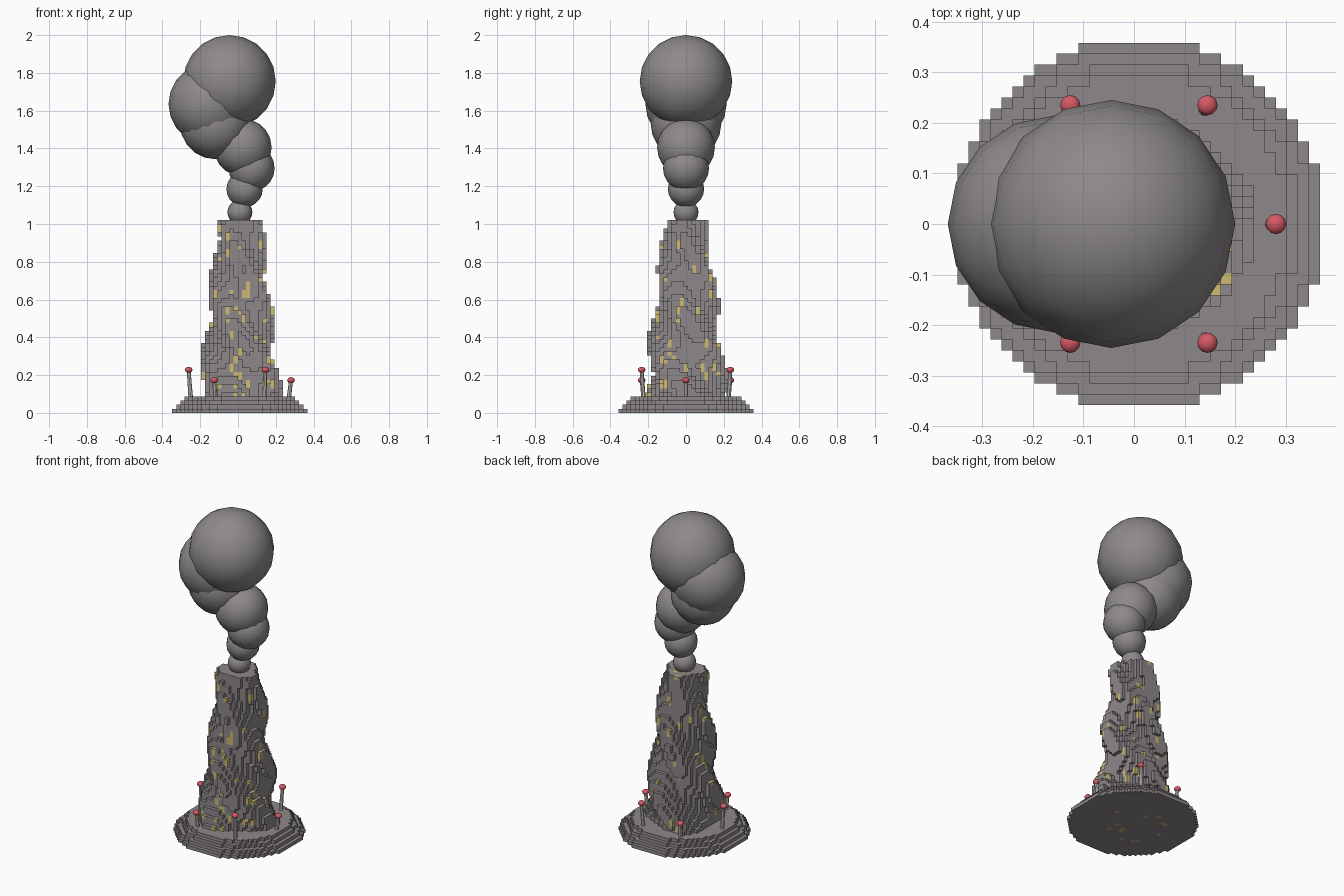
import bpy, bmesh, math, random
from mathutils import Vector

if "Cube" in bpy.data.objects:
    bpy.data.objects.remove(bpy.data.objects["Cube"], do_unlink=True)

random.seed(7)
U = 0.0217            # block size
CX = 0.0096           # tower axis
BASE_LAYERS, LAYERS = 4, 47


def material(name, rgb):
    m = bpy.data.materials.new(name)
    m.use_nodes = True
    m.diffuse_color = (*rgb, 1)
    m.node_tree.nodes["Principled BSDF"].inputs["Base Color"].default_value = (*rgb, 1)
    return m


stone = material("stone grey", (0.27, 0.243, 0.255))
window = material("window yellow", (0.60, 0.49, 0.17))
smoke = material("smoke grey", (0.27, 0.252, 0.26))
post = material("post ivory", (0.62, 0.60, 0.54))
lamp = material("lamp red", (0.66, 0.10, 0.13))


def finish(name, bm, mats, smooth=False):
    mesh = bpy.data.meshes.new(name)
    bm.to_mesh(mesh)
    bm.free()
    for m in mats:
        mesh.materials.append(m)
    for p in mesh.polygons:
        p.use_smooth = smooth
    ob = bpy.data.objects.new(name, mesh)
    bpy.context.collection.objects.link(ob)
    return ob


def voxel_object(name, cells, solid, lit):
    """Blocky mesh of the exposed faces of the cells."""
    bm = bmesh.new()
    verts = {}

    def vert(p):
        if p not in verts:
            x, y, z = p
            verts[p] = bm.verts.new((CX + (x - 0.5) * U, (y - 0.5) * U, z * U))
        return verts[p]

    for c in sorted(cells):
        for axis in range(3):
            for side in (0, 1):
                n = list(c)
                n[axis] += 2 * side - 1
                if tuple(n) in solid:
                    continue
                a, b = (axis + 1) % 3, (axis + 2) % 3
                ring = []
                for da, db in ((0, 0), (1, 0), (1, 1), (0, 1)):
                    p = list(c)
                    p[axis] += side
                    p[a] += da
                    p[b] += db
                    ring.append(vert(tuple(p)))
                face = bm.faces.new(ring if side else ring[::-1])
                face.material_index = int(c in lit)
    return finish(name, bm, [stone, window])


# Stepped round base
span = range(-17, 18)
base = {(i, j, k) for k in range(BASE_LAYERS) for i in span for j in span
        if math.hypot(i, j) <= 16.85 - k}


# Twisting three-lobed tower that tapers upward
def tower_radius(angle, z):
    twist = -math.radians(300) * (z - 0.51)
    return (0.206 - 0.105 * (z - 0.1)) * (1 + 0.14 * math.cos(3 * (angle - twist)))


tower = {(i, j, k) for k in range(BASE_LAYERS, LAYERS) for i in span for j in span
         if math.hypot(i, j) * U <= tower_radius(math.atan2(j, i), (k + 0.5) * U)}
# Shallow vent in the top
tower -= {(i, j, LAYERS - 1) for i in range(-1, 2) for j in range(-1, 2)}

# Lit windows two blocks tall, and a few lights under the base
lit = set()
for i in span:
    for j in span:
        for k in range(BASE_LAYERS, LAYERS, 2):
            if random.random() < 0.07:
                lit |= {(i, j, k), (i, j, k + 1)}
        if math.hypot(i, j) < 10 and random.random() < 0.07:
            lit.add((i, j, 0))
lit -= {c for c in base if c[2] == 0 and math.hypot(c[0], c[1]) > 10}

solid = base | tower
voxel_object("stepped_base", base, solid, lit)
voxel_object("twisted_tower", tower, solid, lit)


def ball(name, centre, radius, mat, segments, rings, squash=1):
    bm = bmesh.new()
    bmesh.ops.create_uvsphere(bm, u_segments=segments, v_segments=rings, radius=radius)
    ob = finish(name, bm, [mat], smooth=True)
    ob.location = centre
    ob.scale.z = squash
    return ob


# Growing smoke puffs: x, z, radius
puffs = [(0.01, 1.062, 0.066), (0.035, 1.185, 0.096), (0.072, 1.295, 0.122),
         (0.025, 1.405, 0.153), (-0.12, 1.53, 0.187), (-0.153, 1.635, 0.215),
         (-0.045, 1.755, 0.245)]
for n, (x, z, r) in enumerate(puffs):
    ball(f"smoke_puff_{n + 1}", (x, 0, z), r, smoke, 16, 10)

# Ring of lamp posts, alternately short and tall, leaning outward
for n in range(6):
    out = Vector((math.cos(n * math.pi / 3), math.sin(n * math.pi / 3), 0))
    height = 0.228 if n % 2 else 0.173
    foot = Vector((CX, 0, 0.08)) + out * 0.26
    head = Vector((CX, 0, height)) + out * 0.271
    bm = bmesh.new()
    bmesh.ops.create_cone(bm, cap_ends=True, segments=8, radius1=0.012, radius2=0.01,
                          depth=(head - foot).length)
    pole = finish(f"lamp_post_{n + 1}", bm, [post])
    pole.location = (foot + head) / 2
    pole.rotation_euler = (head - foot).to_track_quat("Z", "Y").to_euler()
    ball(f"lamp_{n + 1}", head, 0.02, lamp, 12, 8, 0.8)
